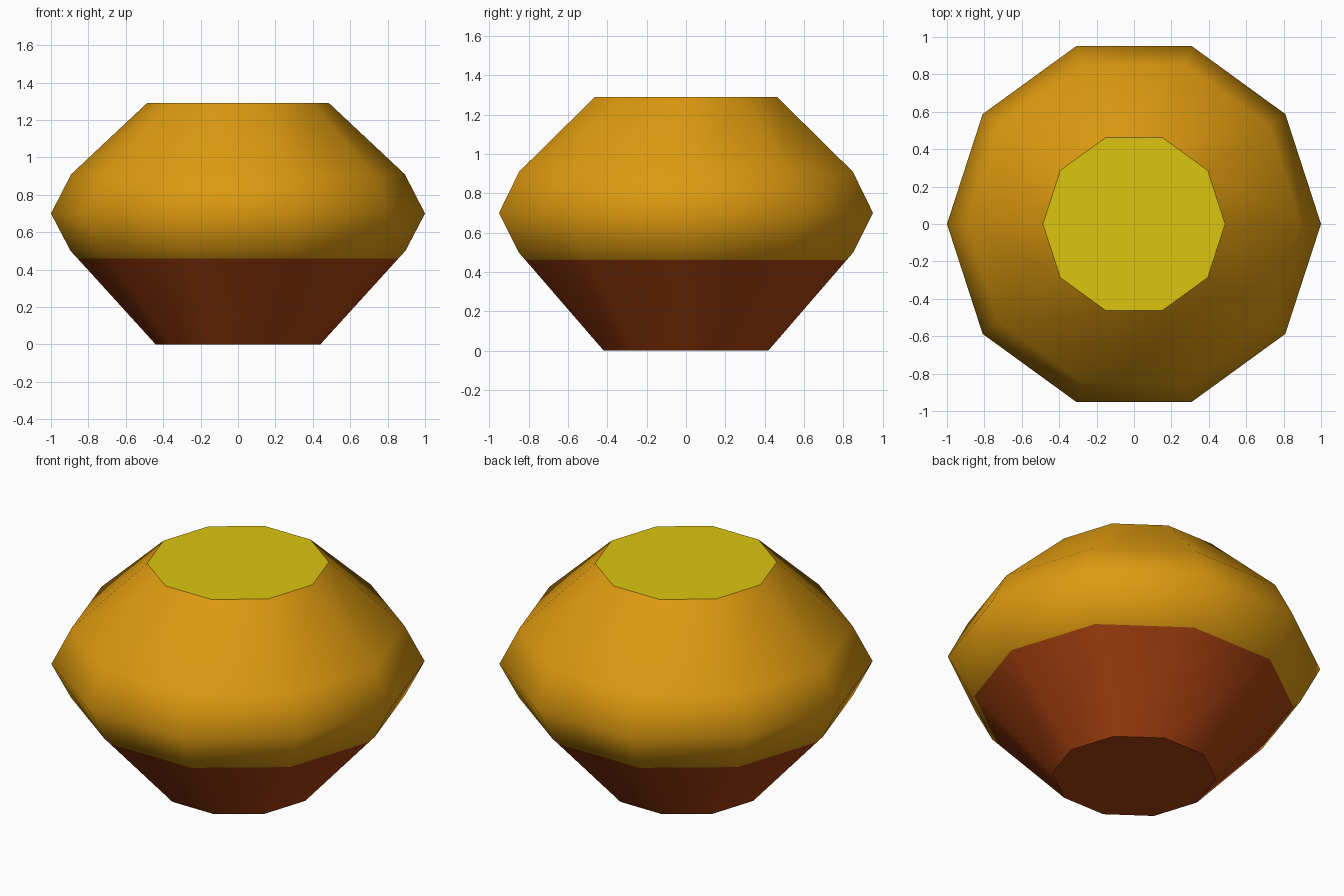
import bpy, bmesh, math

if "Cube" in bpy.data.objects:
    bpy.data.objects.remove(bpy.data.objects["Cube"])

SIDES = 10
# (radius, height) rings from the base to the flat top
PROFILE = [(0.44, 0.0), (0.858, 0.46), (0.895, 0.50), (1.0, 0.70), (0.892, 0.91), (0.487, 1.29)]


def material(name, rgb):
    m = bpy.data.materials.new(name)
    m.diffuse_color = (*rgb, 1.0)
    m.use_nodes = True
    m.node_tree.nodes["Principled BSDF"].inputs["Base Color"].default_value = m.diffuse_color
    return m


mats = [material("brown", (0.40, 0.054, 0.005)),
        material("orange", (0.72, 0.32, 0.005)),
        material("yellow", (0.72, 0.56, 0.005))]

# Ten-sided faceted body
bm = bmesh.new()
rings = [[bm.verts.new((r * math.cos(math.tau * i / SIDES), r * math.sin(math.tau * i / SIDES), z))
          for i in range(SIDES)] for r, z in PROFILE]
for k, (low, high) in enumerate(zip(rings, rings[1:])):
    for i in range(SIDES):
        j = (i + 1) % SIDES
        f = bm.faces.new((low[i], low[j], high[j], high[i]))
        f.smooth = True
        f.material_index = 0 if k == 0 else 1   # brown lower band, orange above

# Flat caps with crisp rims
base = bm.faces.new(rings[0][::-1])
top = bm.faces.new(rings[-1])
top.material_index = 2
for cap in (base, top):
    cap.smooth = False
    for e in cap.edges:
        e.smooth = False

mesh = bpy.data.meshes.new("faceted_body")
bm.to_mesh(mesh)
bm.free()
for m in mats:
    mesh.materials.append(m)
body = bpy.data.objects.new("faceted_body", mesh)
bpy.context.collection.objects.link(body)
